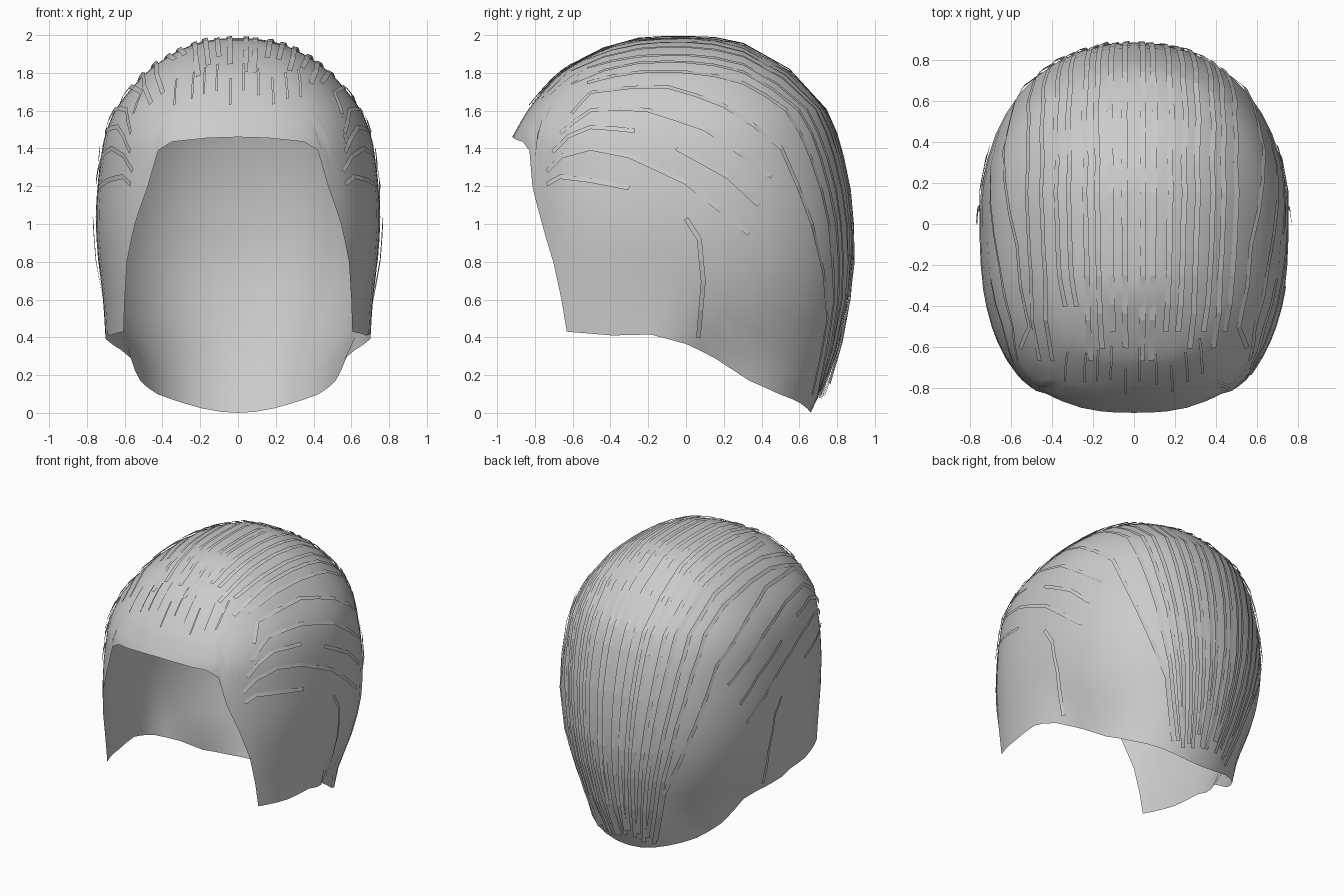
import bpy, bmesh, math, random
from mathutils import Vector
from mathutils.bvhtree import BVHTree

if "Cube" in bpy.data.objects:
    bpy.data.objects.remove(bpy.data.objects["Cube"])

random.seed(4)

# Horizontal sections of the head: z, front depth, back depth, half width front, half width back
SECTIONS = [
    (1.985, .001, .001, .001, .001), (1.97, .30, .24, .17, .17), (1.91, .46, .37, .33, .33),
    (1.80, .66, .56, .49, .49), (1.60, .84, .74, .655, .655), (1.46, .92, .80, .71, .71),
    (1.20, .94, .86, .745, .745), (1.0, .945, .88, .755, .755), (.80, .955, .885, .74, .74),
    (.60, .97, .86, .715, .70), (.43, .97, .82, .705, .64), (.30, .97, .79, .70, .575),
    (.10, .97, .71, .70, .56), (0, .97, .66, .70, .54)]
# Lower edge of the hair: angle from the front, height
EDGE = [(0, 1.46), (10, 1.455), (22, 1.435), (27, 1.39), (30.4, 1.2), (35.6, 1.0), (39.9, .8),
        (42.3, .6), (43.8, .43), (60, .41), (75, .415), (90, .365), (105, .29), (123, .17),
        (139, .10), (155, .05), (163, .025), (172, .006), (180, 0)]
TOP = SECTIONS[0][0]


def lerp_table(table, key, x):
    for a, b in zip(table, table[1:]):
        ka, kb, kx = key(a[0]), key(b[0]), key(x)
        if kx <= kb + 1e-9:
            t = max(0, (kx - ka) / (kb - ka))
            return [p + (q - p) * t for p, q in zip(a[1:], b[1:])]
    return list(table[-1][1:])


def surface(deg, z):
    front, back, wf, wb = lerp_table(SECTIONS, lambda v: math.sqrt(max(0, TOP - v)), z)
    a = math.radians(deg)
    t = min(1, max(0, (abs(deg) - 80) / 25))
    w = wf + (wb - wf) * t * t * (3 - 2 * t)
    depth, n = (front, 2.6) if abs(deg) < 90 else (back, 2.2)
    r = (abs(math.sin(a) / w) ** n + abs(math.cos(a) / depth) ** n) ** (-1 / n)
    return Vector((r * math.sin(a), -r * math.cos(a), z))


def add_object(name, bm):
    mesh = bpy.data.meshes.new(name)
    bm.to_mesh(mesh)
    ob = bpy.data.objects.new(name, mesh)
    bpy.context.collection.objects.link(ob)
    return ob


# Hair cap: columns run from the crown down to the hairline
half = sorted({e[0] for e in EDGE} | {5, 16, 25, 33, 37.8, 49, 54, 67, 82, 97, 114, 131, 147})
angles = half + [-a for a in reversed(half[1:-1])]
ROWS = 22
cap = bmesh.new()
crown = cap.verts.new((0, -.03, TOP))
columns = []
for deg in angles:
    low = lerp_table(EDGE, lambda v: v, abs(deg))[0]
    columns.append([cap.verts.new(surface(deg, TOP - (TOP - low) * (1 - math.cos(i / ROWS * math.pi / 2))))
                    for i in range(1, ROWS + 1)])
for a, b in zip(columns, columns[1:] + columns[:1]):
    cap.faces.new((crown, a[0], b[0]))
    for i in range(ROWS - 1):
        cap.faces.new((a[i], a[i + 1], b[i + 1], b[i]))
bmesh.ops.recalc_face_normals(cap, faces=cap.faces)
if sum(f.normal.dot(f.calc_center_median() - Vector((0, 0, .9))) for f in cap.faces) < 0:
    bmesh.ops.reverse_faces(cap, faces=cap.faces)
for f in cap.faces:
    f.smooth = True
tree = BVHTree.FromBMesh(cap)
add_object("hair_cap", cap)

# Thin raised strands lying on the cap
strands = bmesh.new()


def cast(origin, direction):
    hit = tree.ray_cast(Vector(origin), Vector(direction))[0]
    return hit or tree.find_nearest(Vector(origin))[0]


def strand(points, width, flare=0):
    """Ribbon along the points; flare lifts its last points off the cap."""
    path = [points[0]]
    for a, b in zip(points, points[1:]):
        path += [a.lerp(b, .5), b]
    lift = random.uniform(.006, .013)
    last = len(path) - 1
    rows = []
    for i, p in enumerate(path):
        pos, normal = tree.find_nearest(p)[:2]
        along = path[min(i + 1, last)] - path[max(i - 1, 0)]
        side = along.cross(normal).normalized() * width / 2
        base = pos + normal * (lift + flare * max(0, 1 - (last - i) / 3))
        rows.append([strands.verts.new(base + side + normal * .004), strands.verts.new(base - side)])
    for a, b in zip(rows, rows[1:]):
        strands.faces.new((a[0], b[0], b[1], a[1]))


# Side strands as seen from the side: y, z
SIDE = [
    [(-.73, 1.21), (-.66, 1.25), (-.5, 1.23), (-.3, 1.19)],
    [(-.73, 1.28), (-.65, 1.36), (-.5, 1.4), (-.3, 1.36), (0, 1.22), (.33, .95)],
    [(-.7, 1.38), (-.62, 1.46), (-.5, 1.51), (-.27, 1.49)],
    [(-.05, 1.4), (.22, 1.25), (.38, 1.1)],
    [(-.66, 1.48), (-.5, 1.6), (-.2, 1.6), (.1, 1.5), (.45, 1.25)],
    [(-.6, 1.58), (-.5, 1.69), (-.1, 1.72), (.2, 1.62), (.5, 1.4), (.66, 1.0), (.74, .5), (.66, .1)],
    [(0, 1.03), (.07, .92), (.09, .7), (.06, .4)]]
for s in (1, -1):
    for pts in SIDE:
        strand([cast((s * .05, y, z), (s, 0, 0)) for y, z in pts], .026)
    # Strands swept from the forehead over the crown to the nape
    for k in range(8):
        x = s * (.035 + .064 * k) + random.uniform(-.012, .012)
        start = random.choice((-.66, -.6, -.52, -.4))
        pts = [cast((f * x, y, 1), (0, 0, 1))
               for f, y in ((.92, start), (1, -.25), (1.03, 0), (1.03, .3))]
        pts += [cast((f * x, 0, z), (0, 1, 0))
                for f, z in ((1.02, 1.6), (1, 1.35), (.9, 1.0), (.72, .6), (.42, random.uniform(.07, .2)))]
        strand(pts, .028, random.uniform(0, .025))
    # Short wisps above the forehead
    for k in range(5):
        x = s * (.03 + .075 * k) + random.uniform(-.015, .015)
        z = random.uniform(1.62, 1.7)
        strand([cast((x * f, 0, z + d), (0, -1, 0)) for f, d in ((1, 0), (.99, .07), (.96, .14))], .012)
add_object("hair_strands", strands)
